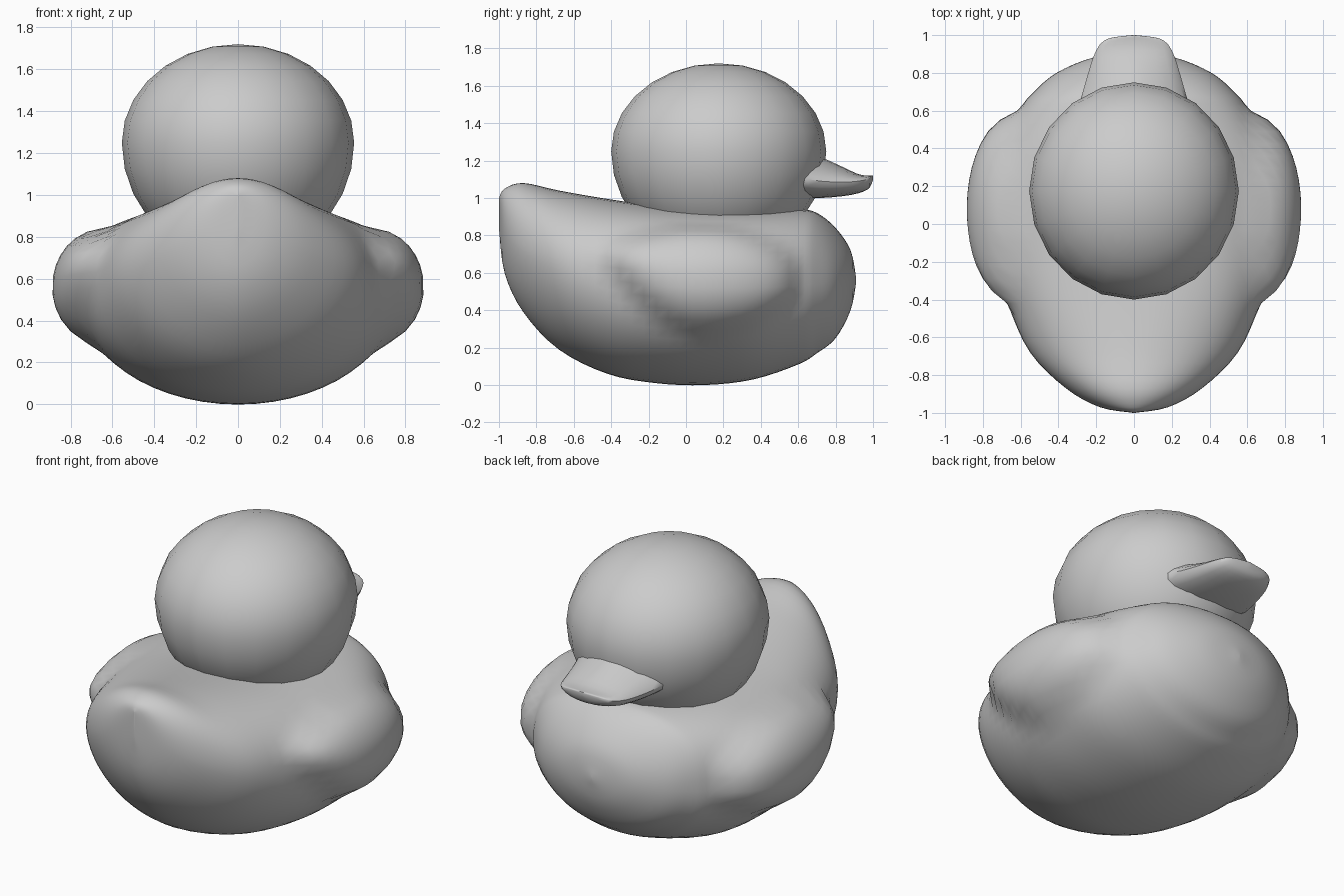
import bpy
import bmesh
from math import sin, cos, pi, radians

if "Cube" in bpy.data.objects:
    bpy.data.objects.remove(bpy.data.objects["Cube"])

# One plain grey for the whole model
grey = bpy.data.materials.new("plain_grey")
grey.use_nodes = True
colour = (0.6, 0.6, 0.6, 1)
grey.diffuse_color = colour
grey.node_tree.nodes["Principled BSDF"].inputs["Base Color"].default_value = colour


def finish(name, bm, angle):
    bmesh.ops.recalc_face_normals(bm, faces=bm.faces)
    mesh = bpy.data.meshes.new(name)
    bm.to_mesh(mesh)
    bm.free()
    obj = bpy.data.objects.new(name, mesh)
    bpy.context.collection.objects.link(obj)
    mesh.materials.append(grey)
    bpy.ops.object.select_all(action='DESELECT')
    obj.select_set(True)
    bpy.context.view_layer.objects.active = obj
    bpy.ops.object.shade_smooth_by_angle(angle=radians(angle))
    return obj


def resample(rows, steps):
    """Smooth curve through the rows (Catmull-Rom)."""
    out = []
    last = len(rows) - 1
    for i in range(last):
        a, b, c, d = rows[max(i - 1, 0)], rows[i], rows[i + 1], rows[min(i + 2, last)]
        for s in range(steps):
            t = s / steps
            out.append([q + t / 2 * (r - p + t * (2 * p - 5 * q + 4 * r - e
                        + t * (3 * (q - r) + e - p)))
                        for p, q, r, e in zip(a, b, c, d)])
    return out + [list(rows[-1])]


def signed_pow(v, e):
    return abs(v) ** e * (1 if v >= 0 else -1)


def loft(rows, steps, sides):
    """Skin sections: y, bottom, top, half width, widest height, top and bottom roundness."""
    bm = bmesh.new()
    rings = []
    for y, low, high, width, mid, n_top, n_low in resample(rows, steps):
        ring = []
        for k in range(sides):
            a = 2 * pi * k / sides
            n = n_top if sin(a) >= 0 else n_low
            reach = high - mid if sin(a) >= 0 else mid - low
            ring.append(bm.verts.new((max(width, 0.004) * signed_pow(cos(a), 2 / n), y,
                                      mid + reach * signed_pow(sin(a), 2 / n))))
        rings.append(ring)
    for r, s in zip(rings, rings[1:]):
        for k in range(sides):
            j = (k + 1) % sides
            bm.faces.new((r[k], r[j], s[j], s[k]))
    bm.faces.new(rings[0])
    bm.faces.new(rings[-1])
    return bm


# Body with raised tail
body = loft([
    (-1.00, 0.84, 1.00, 0.00, 0.93, 2.0, 2.0),
    (-0.97, 0.60, 1.05, 0.18, 0.84, 2.0, 1.9),
    (-0.87, 0.39, 1.08, 0.36, 0.74, 2.0, 1.8),
    (-0.68, 0.19, 1.04, 0.55, 0.65, 2.0, 1.9),
    (-0.42, 0.06, 0.995, 0.67, 0.57, 2.3, 2.0),
    (-0.16, 0.01, 0.96, 0.74, 0.53, 2.6, 2.0),
    (0.10, 0.00, 0.945, 0.76, 0.52, 2.8, 2.0),
    (0.36, 0.03, 0.94, 0.74, 0.52, 2.8, 2.0),
    (0.60, 0.11, 0.94, 0.61, 0.53, 2.6, 2.0),
    (0.70, 0.17, 0.92, 0.53, 0.54, 2.4, 2.0),
    (0.80, 0.25, 0.84, 0.41, 0.55, 2.1, 2.0),
    (0.88, 0.40, 0.72, 0.22, 0.56, 2.0, 2.0),
    (0.91, 0.55, 0.57, 0.00, 0.56, 2.0, 2.0)], 4, 56)

# Wings swell out of the body skin, tips swept up towards the tail
for v in body.verts:
    x, y, z = v.co
    u = (y - 0.08) / 0.51
    lift = 0.14 * u * u if u < 0 else 0
    h = (z - 0.56 - lift) / (0.29 - lift * 0.8)
    room = 1 - u * u - h * h
    if room > 0 and abs(x) > 0.3:
        wing = 0.62 + 0.27 * room ** 0.5
        if wing > abs(x):
            v.co.x = wing if x > 0 else -wing
# Soften the crease where wing meets body
near = [v for v in body.verts if abs(v.co.x) > 0.5 and -0.6 < v.co.y < 0.65]
bmesh.ops.smooth_vert(body, verts=near, factor=0.4,
                      use_axis_x=True, use_axis_y=False, use_axis_z=False)
finish("body", body, 80)

# Head: round above, a little deeper towards the neck
head = bmesh.new()
bmesh.ops.create_uvsphere(head, u_segments=20, v_segments=14, radius=1)
for v in head.verts:
    x, y, z = v.co
    v.co = (0.555 * x, 0.175 + 0.575 * y, 1.25 + z * (0.47 if z > 0 else 0.565))
finish("head", head, 80)

# Beak: arched on top, shallow below, with a crisp rim
beak = loft([
    (0.60, 1.00, 1.27, 0.30, 1.11, 1.5, 2.2),
    (0.72, 1.00, 1.22, 0.265, 1.09, 1.5, 2.2),
    (0.84, 1.01, 1.165, 0.23, 1.085, 1.6, 2.2),
    (0.92, 1.025, 1.128, 0.20, 1.09, 1.8, 2.2),
    (0.97, 1.045, 1.12, 0.16, 1.10, 2.0, 2.0),
    (0.99, 1.07, 1.12, 0.10, 1.11, 2.0, 2.0),
    (1.00, 1.10, 1.12, 0.00, 1.11, 2.0, 2.0)], 2, 20)
finish("beak", beak, 50)
